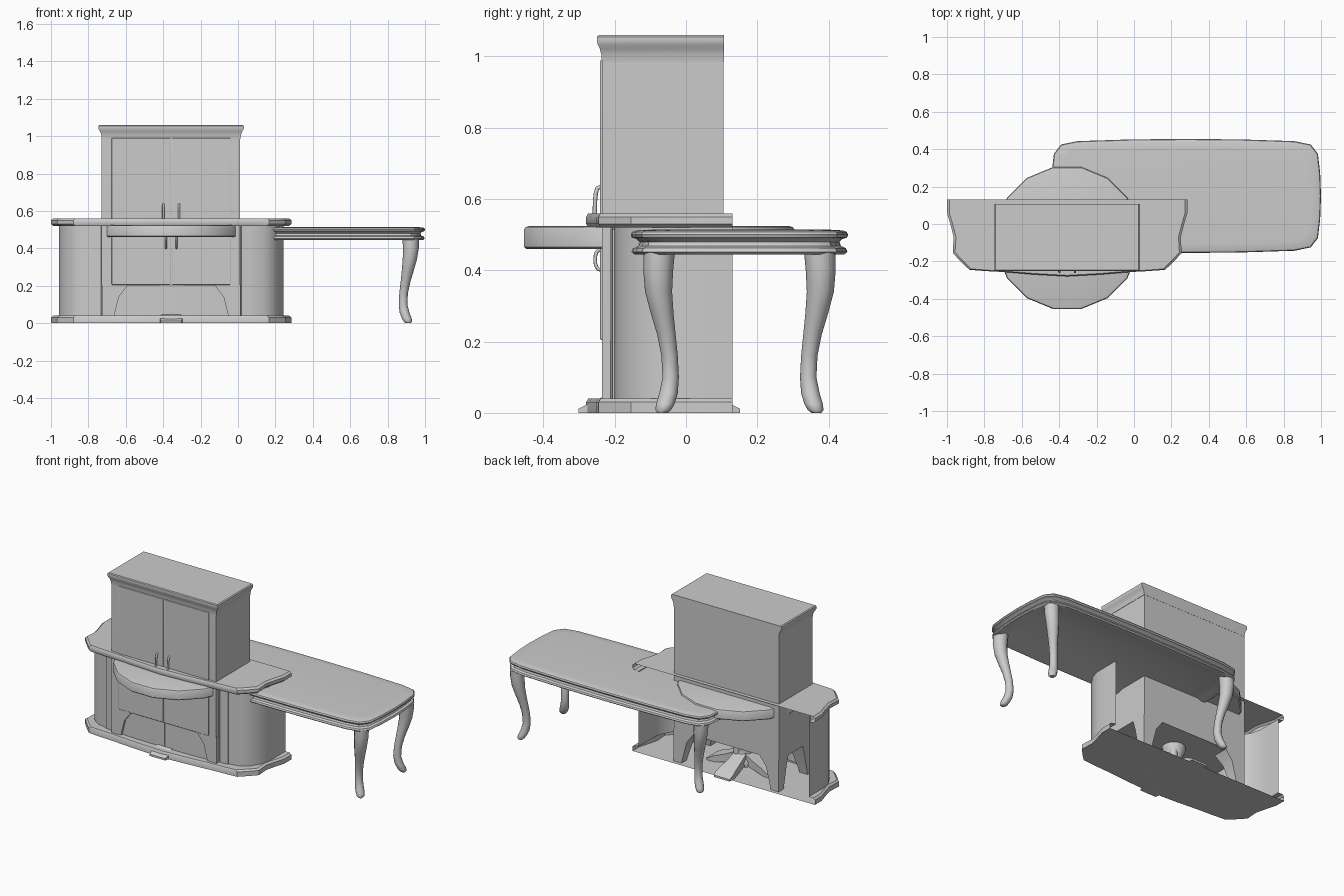
import bpy, bmesh, math
from mathutils import Vector

if "Cube" in bpy.data.objects:
    bpy.data.objects.remove(bpy.data.objects["Cube"])

CX = -0.357            # centre line of the cabinets and round table
TX, TY = 0.2775, 0.15  # centre of the long table
RY = -0.075            # depth centre of the round table


def finish(name, bm, bevel=0.0, angle=35):
    bmesh.ops.recalc_face_normals(bm, faces=bm.faces[:])
    me = bpy.data.meshes.new(name)
    bm.to_mesh(me)
    bm.free()
    ob = bpy.data.objects.new(name, me)
    bpy.context.collection.objects.link(ob)
    if bevel:
        m = ob.modifiers.new("bevel", 'BEVEL')
        m.width, m.segments, m.limit_method = bevel, 2, 'ANGLE'
    bpy.ops.object.select_all(action='DESELECT')
    ob.select_set(True)
    bpy.context.view_layer.objects.active = ob
    bpy.ops.object.shade_smooth_by_angle(angle=math.radians(angle))
    return ob


def loft(name, rings, closed=True, bevel=0.0, angle=35):
    """Skin a list of point rings and cap both ends."""
    bm = bmesh.new()
    vs = [[bm.verts.new(p) for p in r] for r in rings]
    n = len(rings[0])
    for a, b in zip(vs, vs[1:]):
        for i in range(n if closed else n - 1):
            j = (i + 1) % n
            bm.faces.new((a[i], a[j], b[j], b[i]))
    bm.faces.new(vs[0])
    bm.faces.new(vs[-1])
    return finish(name, bm, bevel, angle)


def rect(x0, x1, y0, y1, z):
    return [(x0, y0, z), (x1, y0, z), (x1, y1, z), (x0, y1, z)]


def box(name, x0, x1, y0, y1, z0, z1, bevel=0.0):
    return loft(name, [rect(x0, x1, y0, y1, z0), rect(x0, x1, y0, y1, z1)], bevel=bevel)


def tube(name, path, radii, sides=12):
    """Round horizontal sections stacked along a path."""
    ang = [2 * math.pi * k / sides for k in range(sides)]
    return loft(name, [[(x + r * math.cos(a), y + r * math.sin(a), z) for a in ang]
                       for (x, y, z), r in zip(path, radii)], angle=50)


def handle(name, x, y, z0, z1, out, r):
    """Bowed pull handle swept as a curve."""
    cu = bpy.data.curves.new(name, 'CURVE')
    cu.dimensions, cu.bevel_depth, cu.bevel_resolution = '3D', r, 2
    cu.use_fill_caps = True
    sp = cu.splines.new('POLY')
    n = 8
    sp.points.add(n)
    for k in range(n + 1):
        t = math.pi * k / n
        sp.points[k].co = (x, y - out * math.sin(t) ** 0.5 if 0 < k < n else y,
                           (z0 + z1) / 2 - (z1 - z0) / 2 * math.cos(t), 1)
    bpy.context.collection.objects.link(bpy.data.objects.new(name, cu))


# Wide lower cabinet: one skin, open at the back, with plinth and counter rims
edge = [(0, -.28), (.18, -.27), (.337, -.257), (.43, -.252), (.523, -.245), (.57, -.2),
        (.612, -.155), (.607, -.07), (.625, 0), (.643, .06), (.643, .13)]
wall = [(0, -.222), (.18, -.219), (.37, -.211), (.375, -.206), (.43, -.2), (.5, -.185),
        (.55, -.15), (.585, -.09), (.6, -.03), (.6, .05), (.6, .13)]


def span(half, z, s=1.0):
    pts = [(u * s, y * s if y < .12 else y) for u, y in half]
    return [(CX - u, y, z) for u, y in pts[:0:-1]] + [(CX + u, y, z) for u, y in pts]


loft("lower_cabinet_shell", [
    span(edge, 0), span(edge, .03), span(edge, .04, .98), span(wall, .04),
    span(wall, .52), span(edge, .52, .98), span(edge, .53), span(edge, .55),
    span(edge, .56, .98)], closed=False)

for s, side in ((-1, "left"), (1, "right")):
    # Bowed lower doors and narrow pilasters beside them
    for nm, us in (("lower_door", [(.003, -.222), (.18, -.219), (.365, -.211)]),
                   ("pilaster", [(.378, -.206), (.43, -.2)])):
        ring = [(CX + s * u, y - .006) for u, y in us] + [(CX + s * u, y + .004) for u, y in us[::-1]]
        loft(f"{side}_{nm}", [[(x, y, z) for x, y in ring] for z in (.04, .515)])
    handle(f"{side}_lower_handle", CX + s * .028, -.228, .4, .46, .027, .005)
    # Tall cabinet doors and handles
    xa, xb = sorted((CX + s * .003, CX + s * .318))
    box(f"{side}_tall_door", xa, xb, -.241, -.225, .205, .99, .003)
    handle(f"{side}_tall_handle", CX + s * .042, -.238, .5, .635, .018, .006)
    # Tapered corner feet of the tall cabinet
    for f, y, end in ((1, -.235, "front"), (-1, .105, "back")):
        xo = CX + s * .37
        rings = []
        for z, w, d in ((0, .055, .05), (.14, .09, .08), (.205, .14, .1)):
            x0, x1 = sorted((xo, xo - s * w))
            y0, y1 = sorted((y, y + f * d))
            rings.append(rect(x0, x1, y0, y1, z))
        loft(f"{side}_{end}_tall_foot", rings)

# Tall cabinet body with flared crown (back stays flat)
body = box("tall_cabinet_body", CX - .372, CX + .368, -.235, .105, .2, 1.0)
crown = [(.985, 0), (1.005, .002), (1.022, .008), (1.034, .016), (1.045, .019),
         (1.055, .018), (1.06, .012)]
loft("tall_cabinet_crown",
     [rect(CX - .371 - o, CX + .37 + o, -.236 - o * .75, .106, z) for z, o in crown])

# Round pedestal table
ang = [math.pi / 8 * (k + .5) for k in range(16)]
loft("round_tabletop", [[(CX + r * math.cos(a), RY + r * math.sin(a), z) for a in ang]
                        for z, r in ((.46, .38), (.466, .387), (.514, .387), (.521, .383), (.525, .37))])
col = [(.02, .07), (.05, .075), (.08, .05), (.12, .04), (.17, .065), (.22, .07),
       (.3, .045), (.4, .04), (.46, .09)]
tube("round_table_pedestal", [(CX, RY, z) for z, r in col], [r for z, r in col], 16)
for k in range(4):
    a = k * math.pi / 2
    d, n = Vector((math.cos(a), math.sin(a), 0)), Vector((-math.sin(a), math.cos(a), 0))
    c = Vector((CX, RY, 0))
    rings = []
    for t, w, z0, z1 in ((.03, .04, .03, .1), (.1, .045, .015, .065), (.17, .055, 0, .04),
                         (.2, .06, 0, .025), (.226, .055, 0, .012)):
        rings.append([c + d * t + n * (sg * w) + Vector((0, 0, z))
                      for sg, z in ((-1, z0), (1, z0), (1, z1), (-1, z1))])
    loft(f"pedestal_foot_{k + 1}", rings)

# Long table: bowed outline with a grooved rim
quarter = [(.7225, 0), (.718, .12), (.706, .225), (.668, .275), (.58, .293), (.3, .302)]


def outline(z, o):
    q = quarter
    loop = (q + [(0, .305)] + [(-x, y) for x, y in q[:0:-1]]
            + [(-x, -y) for x, y in q] + [(0, -.305)] + [(x, -y) for x, y in q[:0:-1]])
    return [(TX + x * (1 - o / .7225), TY + y * (1 - o / .305), z) for x, y in loop]


rim = [(.455, .06), (.445, .035), (.445, .01), (.452, .002), (.462, .006), (.468, .02),
       (.48, .024), (.488, .016), (.492, .003), (.5, 0), (.508, .004), (.512, .015), (.514, .05)]
loft("long_tabletop", [outline(z, o) for z, o in rim])

# Curved table legs: outward knee, inward shin, outward toe
leg = [(.455, .645, .225, .044), (.4, .647, .228, .042), (.34, .641, .227, .038),
       (.28, .63, .217, .032), (.22, .618, .205, .026), (.16, .608, .196, .023),
       (.1, .605, .193, .023), (.055, .613, .199, .026), (.025, .625, .208, .026),
       (.008, .631, .214, .022), (0, .633, .216, .014)]
for sx, side in ((-1, "left"), (1, "right")):
    for sy, end in ((-1, "front"), (1, "back")):
        tube(f"{end}_{side}_table_leg", [(TX + sx * x, TY + sy * y, z) for z, x, y, r in leg],
             [r for *_, r in leg])
